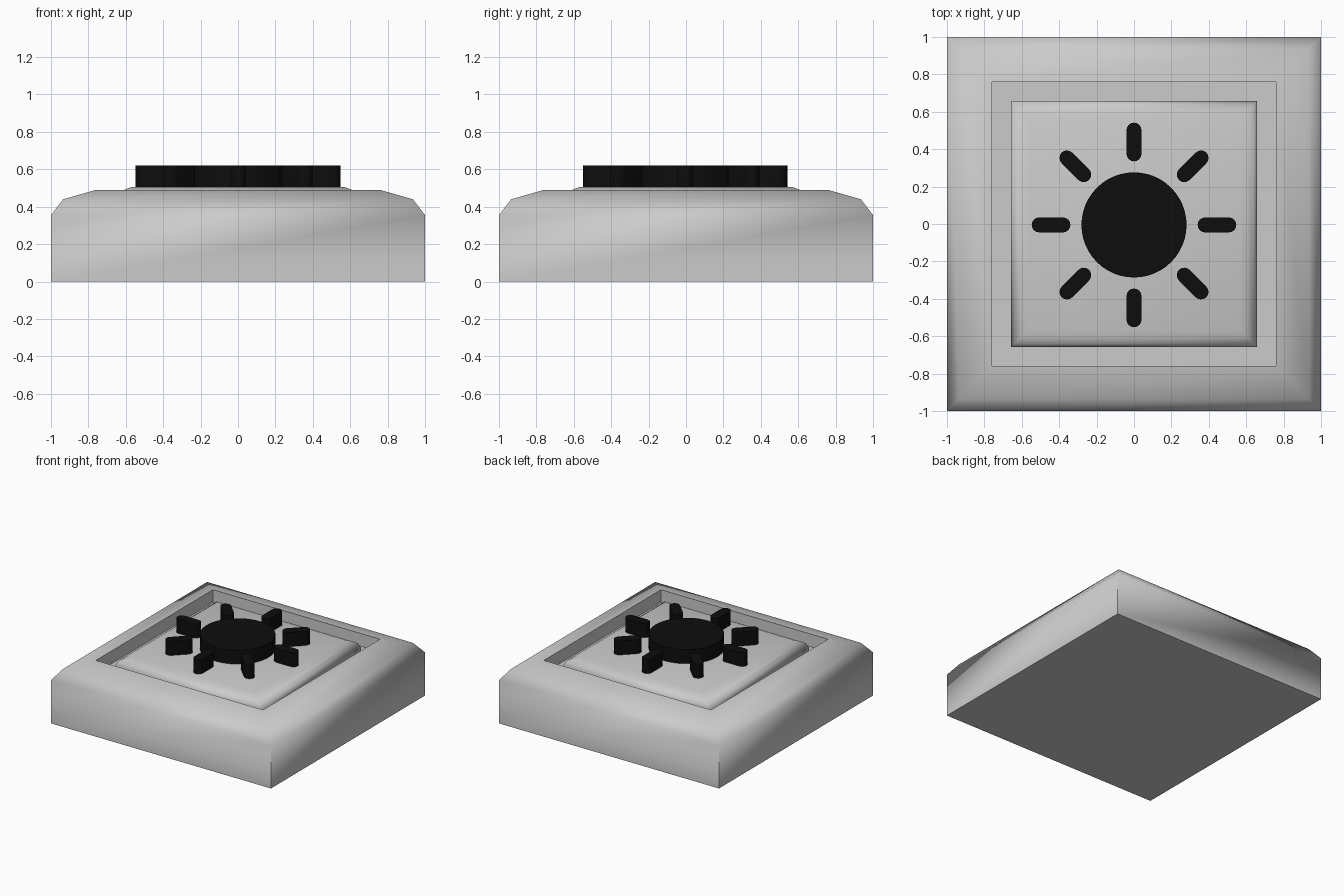
import bpy, bmesh
from math import pi, sin, cos, radians

if "Cube" in bpy.data.objects:
    bpy.data.objects.remove(bpy.data.objects["Cube"])

black = bpy.data.materials.new("black")
black.diffuse_color = (0.004, 0.004, 0.004, 1)
black.use_nodes = True
black.node_tree.nodes["Principled BSDF"].inputs["Base Color"].default_value = black.diffuse_color


def finish(name, bm, angle, mat=None):
    bmesh.ops.recalc_face_normals(bm, faces=bm.faces)
    me = bpy.data.meshes.new(name)
    bm.to_mesh(me)
    bm.free()
    ob = bpy.data.objects.new(name, me)
    bpy.context.collection.objects.link(ob)
    if mat:
        me.materials.append(mat)
    bpy.ops.object.select_all(action='DESELECT')
    ob.select_set(True)
    bpy.context.view_layer.objects.active = ob
    bpy.ops.object.shade_smooth_by_angle(angle=radians(angle))
    return ob


def square_loft(name, profile):
    """Stack square rings given as (half width, height), capped at both ends."""
    bm = bmesh.new()
    rings = [[bm.verts.new((sx * h, sy * h, z))
              for sx, sy in ((-1, -1), (1, -1), (1, 1), (-1, 1))] for h, z in profile]
    bm.faces.new(rings[0])
    bm.faces.new(rings[-1])
    for a, b in zip(rings, rings[1:]):
        for i in range(4):
            j = (i + 1) % 4
            bm.faces.new((a[i], a[j], b[j], b[i]))
    return finish(name, bm, 80)


def prism(name, points, z0, z1):
    bm = bmesh.new()
    face = bm.faces.new([bm.verts.new((x, y, z0)) for x, y in points])
    ext = bmesh.ops.extrude_face_region(bm, geom=[face], use_keep_orig=True)
    top = [v for v in ext["geom"] if isinstance(v, bmesh.types.BMVert)]
    bmesh.ops.translate(bm, verts=top, vec=(0, 0, z1 - z0))
    return finish(name, bm, 30, black)


# Housing with a square recess, and the raised button inside it
square_loft("housing", [(1, 0), (1, 0.355), (0.935, 0.44), (0.76, 0.49), (0.76, 0.385)])
square_loft("button", [(0.657, 0.38), (0.657, 0.435), (0.64, 0.472), (0.605, 0.492), (0.57, 0.505)])

# Sun symbol: central disc and eight rounded rays
CY, Z0, Z1 = -0.005, 0.49, 0.62
disc = prism("sun_disc", [(0.281 * cos(2 * pi * i / 48), 0.281 * sin(2 * pi * i / 48))
                          for i in range(48)], Z0, Z1)
disc.location.y = CY

r, inner, outer, n = 0.04, 0.38, 0.507, 8
capsule = [(outer + r * cos(-pi / 2 + pi * i / n), r * sin(-pi / 2 + pi * i / n)) for i in range(n + 1)]
capsule += [(inner + r * cos(pi / 2 + pi * i / n), r * sin(pi / 2 + pi * i / n)) for i in range(n + 1)]
for k in range(8):
    ray = prism(f"sun_ray_{k + 1}", capsule, Z0, Z1)
    ray.location.y = CY
    ray.rotation_euler.z = k * pi / 4
